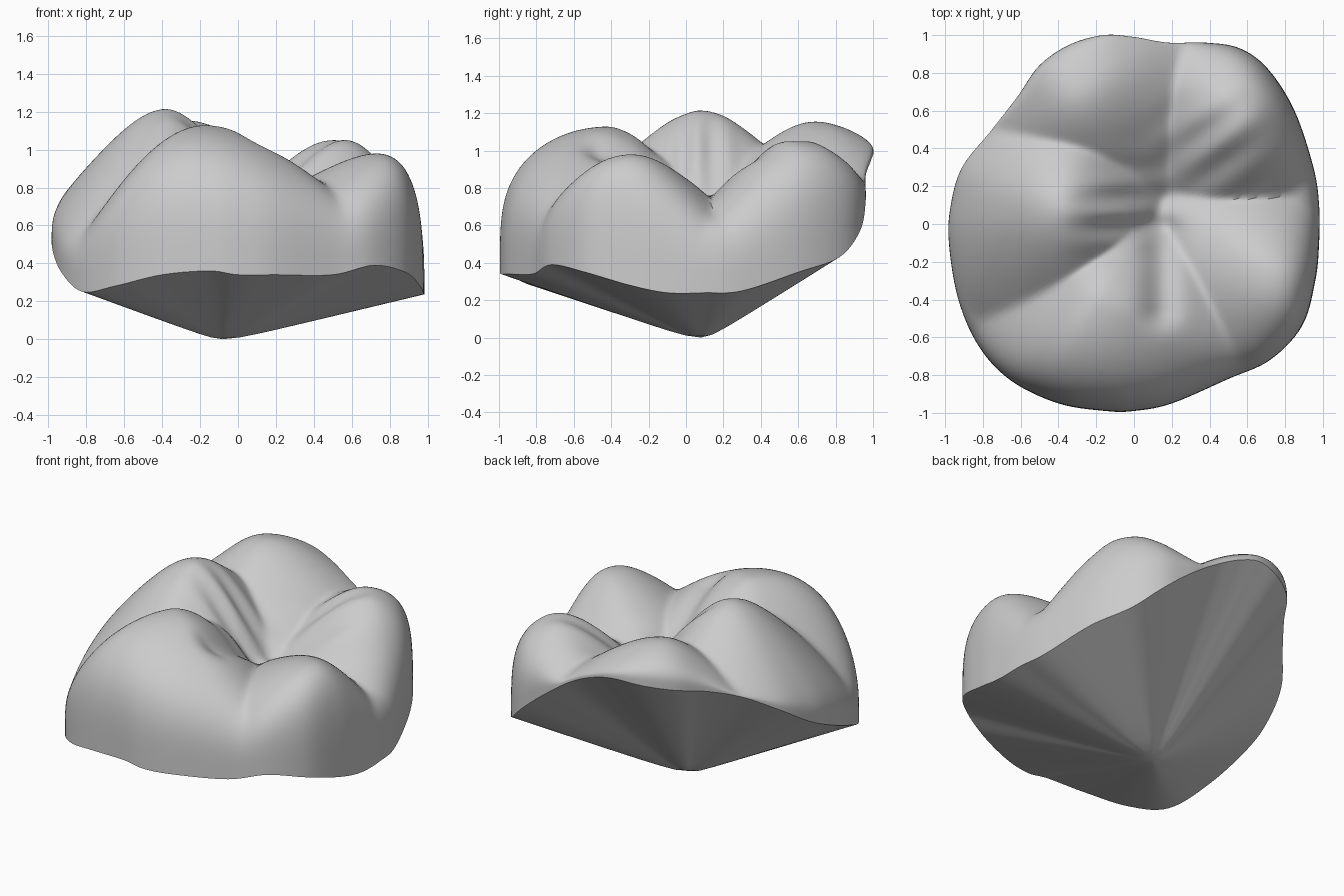
import bpy
import bmesh
from math import atan2, cos, exp, hypot, log, pi, radians, sin, sqrt
from mathutils import Vector

cube = bpy.data.objects.get("Cube")
if cube:
    bpy.data.objects.remove(cube, do_unlink=True)

# Lower margin of the crown, counter-clockwise from the left side
MARGIN = [Vector(p) for p in (
    (.98, -.1, .24), (.98, .1, .24), (.95, .3, .25), (.85, .6, .35),
    (.71, .82, .43), (.56, .93, .57), (.38, .96, .72), (.18, .96, .86),
    (0, .99, .95), (-.16, 1, .99), (-.34, .95, .97), (-.5, .84, .94),
    (-.62, .67, .9), (-.76, .49, .83), (-.91, .3, .71), (-.97, .1, .58),
    (-.98, -.1, .48), (-.93, -.4, .35), (-.82, -.65, .25), (-.65, -.83, .28),
    (-.4, -.95, .34), (-.15, -.99, .36), (0, -.99, .34), (.2, -.95, .34),
    (.5, -.82, .34), (.72, -.72, .39), (.89, -.54, .35), (.96, -.3, .28))]

# Cusps: peak x, y, z, then slopes inward, outward, clockwise, counter-clockwise
CUSPS = (
    (-.4, .09, 1.23, 1.4, 1.05, 1.1, 1.05),
    (-.18, -.43, 1.13, 1.1, .5, 1.25, .72),
    (.86, -.34, 1.01, .62, .3, .9, 1.25),
    (.58, .63, 1.08, 1, .4, 1.15, .85),
    (-.32, .72, 1.18, .95, .5, .8, 1.1))
FOSSA = (.12, .08, .68)
APEX = Vector((-.08, .08, 0))
ROUND = .25
COLUMN_STEPS = 7
TOP_RINGS = 64
BASE_RINGS = 12


def closed_curve(points, steps):
    """Smooth closed curve running through all the points."""
    curve = []
    n = len(points)
    for i in range(n):
        a, b, c, d = (points[(i + k) % n] for k in (-1, 0, 1, 2))
        for s in range(steps):
            t = s / steps
            curve.append(b + (c - a) * (t / 2)
                         + (a * 2 - b * 5 + c * 4 - d) * (t * t / 2)
                         + (b * 3 - a - c * 3 + d) * (t ** 3 / 2))
    return curve


def cusp_height(x, y, cusp):
    """Rounded cone with its own slope on each of four sides."""
    cx, cy, peak, inward, outward, clockwise, counter = cusp
    dx, dy = cx - FOSSA[0], cy - FOSSA[1]
    length = hypot(dx, dy)
    dx, dy = dx / length, dy / length
    u = (x - cx) * dx + (y - cy) * dy
    v = (y - cy) * dx - (x - cx) * dy
    u *= outward if u > 0 else inward
    v *= counter if v > 0 else clockwise
    return peak + ROUND - sqrt(ROUND ** 2 + u * u + v * v)


def ripple(x, y, cx, cy, angle, size, wavelength, amount):
    """Small parallel ridges that fade out around a centre."""
    dx, dy = x - cx, y - cy
    across = dy * cos(angle) - dx * sin(angle)
    fade = exp(-(dx * dx + dy * dy) / size ** 2)
    return amount * fade * cos(2 * pi * across / wavelength)


def groove(x, y, cx, low, high, width, depth):
    """Soft trough running front to back."""
    distance = hypot(x - cx, y - min(max(y, low), high))
    return -depth * exp(-(distance / width) ** 2)


def chewing_surface(x, y):
    """Soft maximum of the cusps, leaving grooves between them."""
    soft = .014
    heights = [cusp_height(x, y, c) for c in CUSPS] + [FOSSA[2]]
    top = max(heights)
    z = top + soft * log(sum(exp((h - top) / soft) for h in heights))
    z += ripple(x, y, -.06, .06, 0, .2, .17, .022)
    z += ripple(x, y, .42, .4, radians(35), .25, .2, .014)
    z += groove(x, y, .14, -.45, -.05, .09, .06)
    return z


def crown_point(edge, reach):
    """Point between the centre (reach 0) and the margin (reach 1)."""
    x, y = edge.x * reach, edge.y * reach
    side = atan2(edge.y, edge.x)
    steepness = 6 + 3.5 * cos(side + radians(20))
    wall = max(0, 1 - reach ** steepness) ** .26
    return Vector((x, y, edge.z + (chewing_surface(x, y) - edge.z) * wall))


def base_point(edge, reach):
    """Point on the blunt cone under the crown."""
    p = APEX.lerp(edge, reach)
    blunt = .08
    p.z = edge.z * (sqrt(reach ** 2 + blunt ** 2) - blunt) / (sqrt(1 + blunt ** 2) - blunt)
    return p


# Rings run from the centre of the top, over the margin, to the apex below
margin = closed_curve(MARGIN, COLUMN_STEPS)
rings = []
for i in range(1, TOP_RINGS + 1):
    reach = 1 - (1 - i / TOP_RINGS) ** 1.9
    rings.append([crown_point(e, reach) for e in margin])
for i in range(BASE_RINGS - 1, 0, -1):
    rings.append([base_point(e, i / BASE_RINGS) for e in margin])

bm = bmesh.new()
loops = [[bm.verts.new(p) for p in ring] for ring in rings]
top_centre = bm.verts.new((0, 0, chewing_surface(0, 0)))
base_tip = bm.verts.new(APEX)
count = len(margin)
for j in range(count):
    k = (j + 1) % count
    bm.faces.new((top_centre, loops[0][j], loops[0][k]))
    bm.faces.new((base_tip, loops[-1][k], loops[-1][j]))
    for inner, outer in zip(loops, loops[1:]):
        bm.faces.new((inner[j], outer[j], outer[k], inner[k]))
bmesh.ops.recalc_face_normals(bm, faces=bm.faces)
mesh = bpy.data.meshes.new("tooth_crown")
bm.to_mesh(mesh)
bm.free()

# Plain grey material
grey = bpy.data.materials.new("plain grey")
grey.use_nodes = True
colour = (.6, .6, .6, 1)
grey.diffuse_color = colour
grey.node_tree.nodes["Principled BSDF"].inputs["Base Color"].default_value = colour
mesh.materials.append(grey)

crown = bpy.data.objects.new("tooth_crown", mesh)
bpy.context.collection.objects.link(crown)
bpy.ops.object.select_all(action="DESELECT")
crown.select_set(True)
bpy.context.view_layer.objects.active = crown
bpy.ops.object.shade_smooth_by_angle(angle=radians(40))
